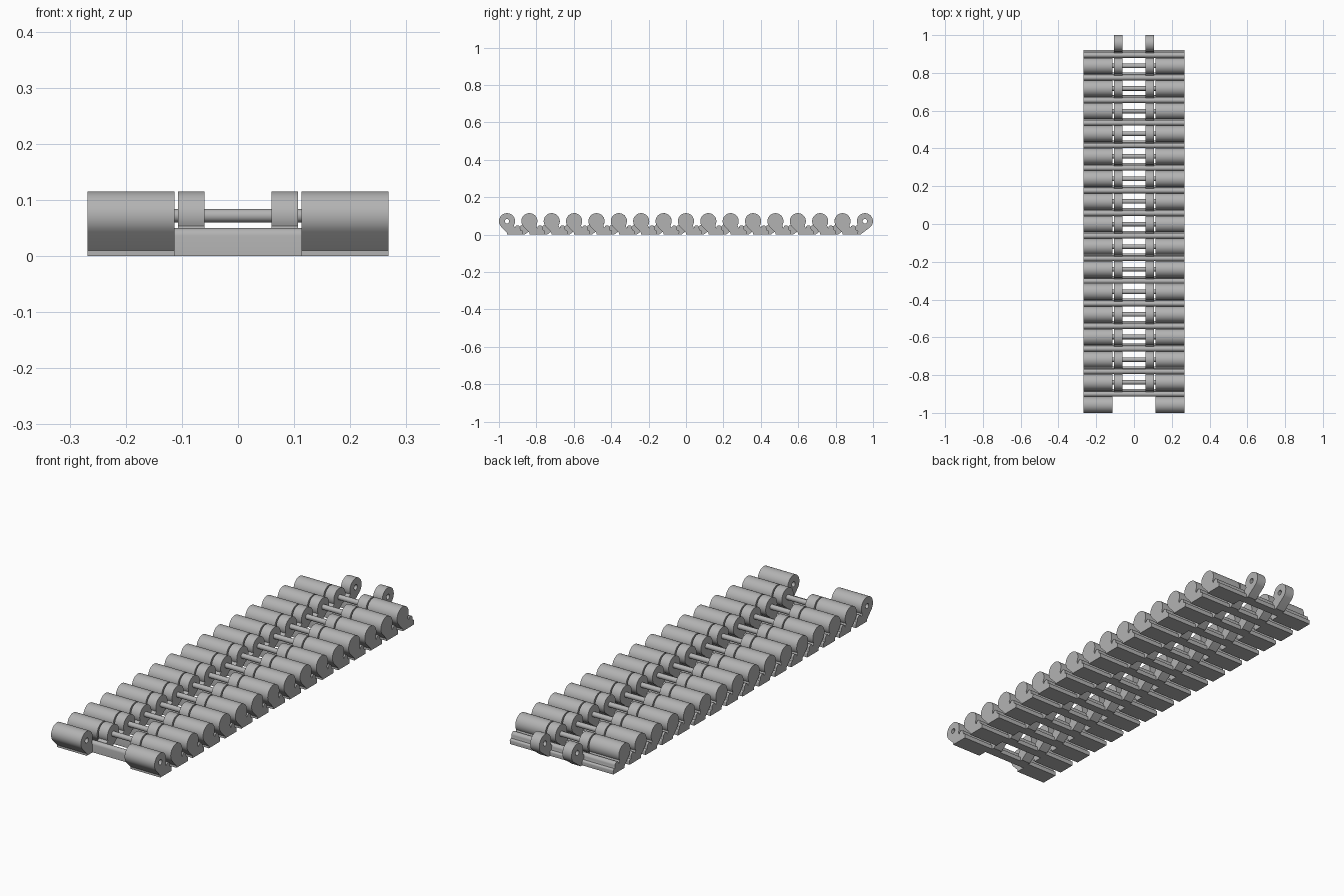
import bpy
from math import sin, cos, radians
from mathutils import Matrix

cube = bpy.data.objects.get("Cube")
if cube:
    bpy.data.objects.remove(cube, do_unlink=True)

LINKS = 16
PITCH = 0.1196
FIRST = -0.957          # y of the first hinge
AXIS_Z = 0.072          # height of the hinge line
R = 0.043               # barrel radius
HOLE = 0.012

steel = bpy.data.materials.new("grey_steel")
steel.use_nodes = True
colour = (0.45, 0.45, 0.45, 1)
steel.diffuse_color = colour
steel.node_tree.nodes["Principled BSDF"].inputs["Base Color"].default_value = colour

# Local x, y, z become world y, z, x
SIDEWAYS = Matrix(((0, 0, 1, 0), (1, 0, 0, 0), (0, 1, 0, 0), (0, 0, 0, 1)))


def arc(cy, cz, r, start, end, n):
    """Points on an arc in the (y, z) plane, angles in degrees."""
    angles = [radians(start + (end - start) * i / n) for i in range(n + 1)]
    return [(cy + r * cos(a), cz + r * sin(a)) for a in angles]


def extrude_profile(name, loops, x0, x1, y, count):
    """Fill (y, z) loops, extrude from x0 to x1 and repeat along the track."""
    curve = bpy.data.curves.new(name, "CURVE")
    curve.dimensions = "2D"
    curve.fill_mode = "BOTH"
    curve.extrude = (x1 - x0) / 2
    for loop in loops:
        spline = curve.splines.new("POLY")
        spline.points.add(len(loop) - 1)
        for point, (py, pz) in zip(spline.points, loop):
            point.co = (py, pz, 0, 1)
        spline.use_cyclic_u = True
    temp = bpy.data.objects.new(name + "_curve", curve)
    bpy.context.collection.objects.link(temp)
    bpy.context.view_layer.update()
    mesh = bpy.data.meshes.new_from_object(temp.evaluated_get(
        bpy.context.evaluated_depsgraph_get()))
    bpy.data.objects.remove(temp, do_unlink=True)
    mesh.transform(SIDEWAYS)
    mesh.transform(Matrix.Translation(((x0 + x1) / 2, y, 0)))
    mesh.materials.clear()
    mesh.materials.append(steel)
    obj = bpy.data.objects.new(name, mesh)
    bpy.context.collection.objects.link(obj)
    bpy.ops.object.select_all(action="DESELECT")
    obj.select_set(True)
    bpy.context.view_layer.objects.active = obj
    weld = obj.modifiers.new("Weld", "WELD")
    weld.merge_threshold = 0.0001
    bpy.ops.object.modifier_apply(modifier="Weld")
    bpy.ops.object.shade_smooth_by_angle(angle=radians(35))
    array = obj.modifiers.new("Links", "ARRAY")
    array.count = count
    array.use_relative_offset = False
    array.use_constant_offset = True
    array.constant_offset_displace = (0, PITCH, 0)
    return obj


hole = arc(0, AXIS_Z, HOLE, 360, 15, 23)

# Outer barrels on a foot
barrel = arc(0, AXIS_Z, R, -32, 222, 32)
barrel += [(0, 0.01), (0, 0), (0.05, 0), (0.05, 0.03), (0.042, 0.036)]

# Cross bar with a rounded ridge and a small step behind it
bar = [(0.043, 0), (0.083, 0)]
bar += arc(0.076, 0.016, 0.008, 0, 110, 5)
bar += arc(0.057, 0.036, 0.014, -10, 180, 10)

# Inner lugs leaning back to the next hinge
lug = arc(0, AXIS_Z, R, -45, 205, 32)
lug += [(-0.05, 0.045), (-0.06, 0.03), (-0.06, 0), (-0.025, 0)]

for side, sign in (("left", 1), ("right", -1)):
    a, b = sorted((sign * 0.113, sign * 0.268))
    extrude_profile(side + "_barrels", [barrel, hole], a, b, FIRST, LINKS)
    a, b = sorted((sign * 0.06, sign * 0.107))
    extrude_profile(side + "_lugs", [lug, hole], a, b, FIRST + PITCH, LINKS)

extrude_profile("cross_bars", [bar], -0.268, 0.268, FIRST, LINKS)

# Hinge pins joining neighbouring links
pin = arc(0, AXIS_Z, HOLE, 0, 345, 23)
extrude_profile("hinge_pins", [pin], -0.268, 0.268, FIRST + PITCH, LINKS - 1)
